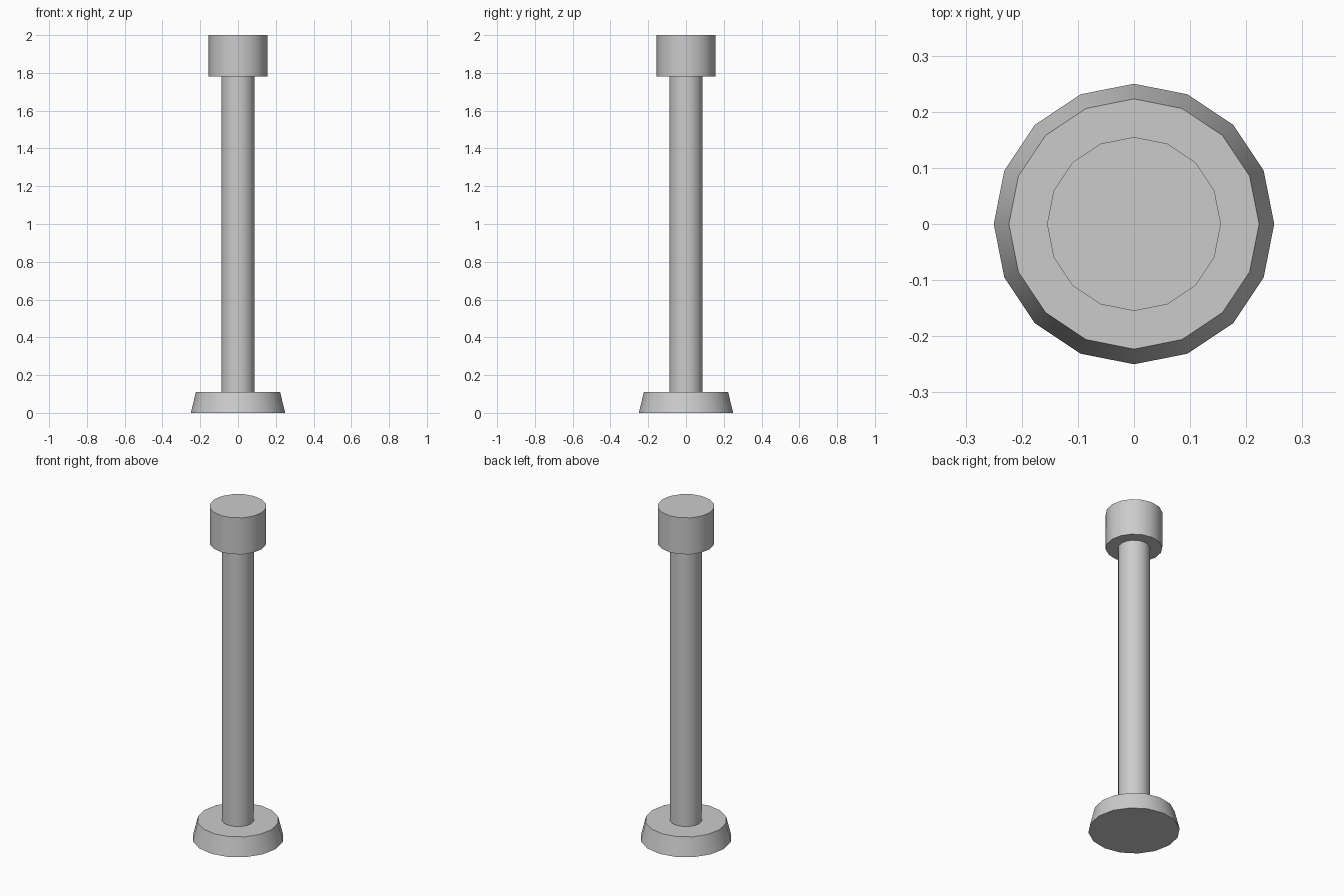
import bpy
import math

cube = bpy.data.objects.get("Cube")
if cube:
    bpy.data.objects.remove(cube, do_unlink=True)

grey = bpy.data.materials.new("light grey")
grey.use_nodes = True
color = (0.6, 0.6, 0.6, 1)
grey.diffuse_color = color
grey.node_tree.nodes["Principled BSDF"].inputs["Base Color"].default_value = color


def round_part(name, bottom_radius, top_radius, z0, z1):
    """Sixteen-sided solid with smooth sides and sharp rims."""
    bpy.ops.mesh.primitive_cone_add(
        vertices=16, radius1=bottom_radius, radius2=top_radius,
        depth=z1 - z0, location=(0, 0, (z0 + z1) / 2))
    part = bpy.context.object
    part.name = name
    part.data.materials.append(grey)
    bpy.ops.object.shade_smooth_by_angle(angle=math.radians(30))


# Tapered foot, slim shaft and wider cylindrical head
round_part("base", 0.25, 0.223, 0, 0.11)
round_part("shaft", 0.088, 0.088, 0.11, 1.78)
round_part("head", 0.155, 0.155, 1.78, 2)
